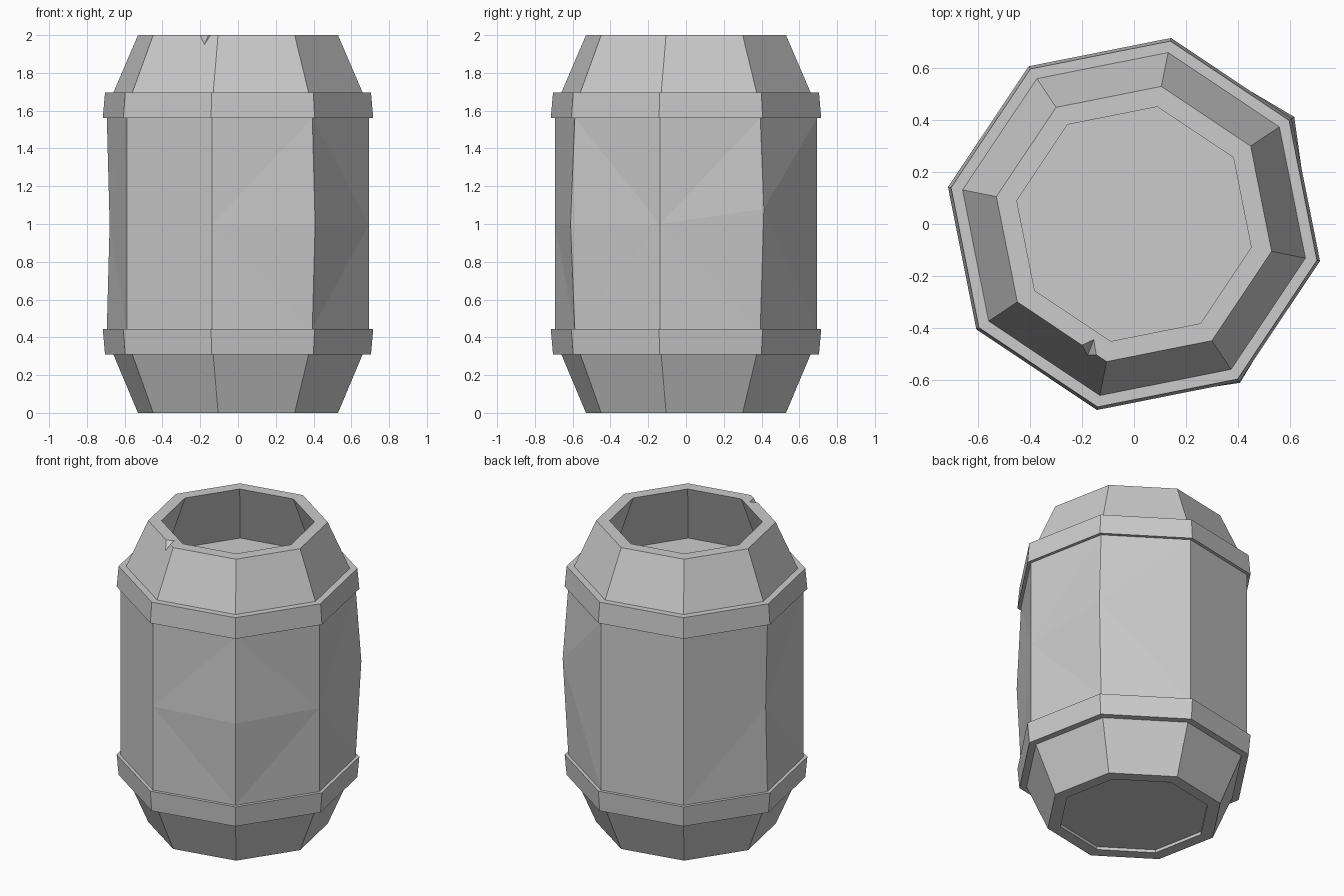
import bpy, bmesh
from math import cos, sin, radians
from mathutils import Vector

if "Cube" in bpy.data.objects:
    bpy.data.objects.remove(bpy.data.objects["Cube"])

ANGLES = [radians(33.75 - 45 * i) for i in range(8)]

# Profile (radius, height): recessed base, hoops, body, rim, sunken top
PROFILE = [(0.46, 0.02), (0.46, 0.0), (0.54, 0.0), (0.673, 0.31),
           (0.718, 0.31), (0.73, 0.445), (0.708, 0.445), (0.708, 1.0),
           (0.708, 1.56), (0.73, 1.56), (0.718, 1.695), (0.673, 1.695),
           (0.54, 2.0), (0.46, 2.0), (0.62, 1.6)]
MID = 7
# Dents and bulges on the middle loop: corner -> (radius, height)
DENTS = {0: (0.742, 1.08), 2: (0.735, 1.0), 5: (0.693, 1.0)}
# Corner whose middle point carries the crease on each side panel
CREASE = [1, 1, 3, 3, 5, 5, 6, 0]


def finish(bm, name):
    bmesh.ops.recalc_face_normals(bm, faces=bm.faces)
    mesh = bpy.data.meshes.new(name)
    bm.to_mesh(mesh)
    bm.free()
    obj = bpy.data.objects.new(name, mesh)
    bpy.context.collection.objects.link(obj)
    return obj


# Barrel shell
bm = bmesh.new()
rings = []
for k, (r, z) in enumerate(PROFILE):
    ring = []
    for i, a in enumerate(ANGLES):
        rr, zz = DENTS.get(i, (r, z)) if k == MID else (r, z)
        ring.append(bm.verts.new((rr * cos(a), rr * sin(a), zz)))
    rings.append(ring)
bm.faces.new(rings[0])
bm.faces.new(rings[-1])
for k in range(len(rings) - 1):
    lo, hi = rings[k], rings[k + 1]
    for i in range(8):
        j = (i + 1) % 8
        if k in (MID - 1, MID):
            mid, end = (hi, lo) if k == MID - 1 else (lo, hi)
            c = CREASE[i]
            o = j if c == i else i
            bm.faces.new((mid[c], end[o], end[c]))
            bm.faces.new((mid[c], mid[o], end[o]))
        else:
            bm.faces.new((lo[i], lo[j], hi[j], hi[i]))
barrel = finish(bm, "barrel")

# Small chip in the front of the rim
inner = Vector((-0.155, -0.445, 2.0))
outer = [Vector(p) for p in ((-0.20, -0.466, 2.0), (-0.145, -0.503, 2.0),
                             (-0.178, -0.505, 1.95))]
pts = [inner] + [inner + (p - inner) * 1.5 for p in outer]
pts += [p + Vector((0, 0, 0.06)) for p in pts[:3]]
bm = bmesh.new()
for p in pts:
    bm.verts.new(p)
bmesh.ops.convex_hull(bm, input=bm.verts)
cutter = finish(bm, "chip_cutter")
cutter.hide_render = True
cutter.display_type = 'WIRE'
mod = barrel.modifiers.new("rim_chip", 'BOOLEAN')
mod.operation = 'DIFFERENCE'
mod.solver = 'EXACT'
mod.object = cutter
